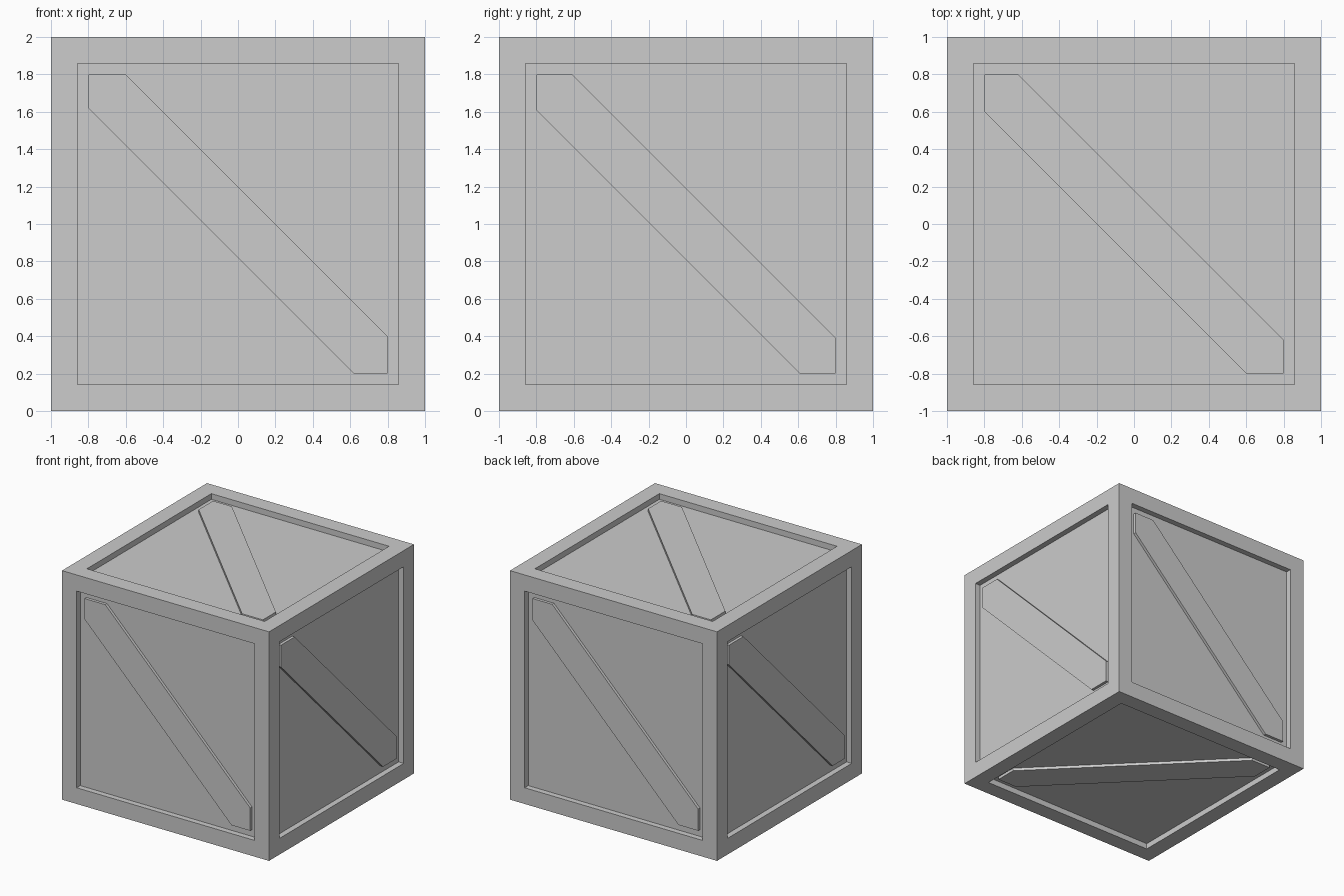
import bpy
import bmesh
from mathutils import Matrix, Vector

HALF, INNER = 1.0, 0.8        # outer half size, half size of each opening
PANEL, BRACE = 0.95, 0.975    # distance of panel and brace faces from the centre
CENTRE = Vector((0, 0, HALF))

cube = bpy.data.objects.get("Cube")
if cube:
    bpy.data.objects.remove(cube, do_unlink=True)

grey = bpy.data.materials.new("plain_grey")
grey.use_nodes = True
colour = (0.604, 0.604, 0.604, 1)
grey.diffuse_color = colour
grey.node_tree.nodes["Principled BSDF"].inputs["Base Color"].default_value = colour


def add_object(name, bm):
    bmesh.ops.recalc_face_normals(bm, faces=bm.faces)
    mesh = bpy.data.meshes.new(name)
    bm.to_mesh(mesh)
    bm.free()
    mesh.materials.append(grey)
    obj = bpy.data.objects.new(name, mesh)
    obj.location = CENTRE
    bpy.context.collection.objects.link(obj)


# Crate body: a cube whose six faces are inset for the frame, then pushed in
bm = bmesh.new()
bmesh.ops.create_cube(bm, size=2 * HALF)
bm.normal_update()
panels = bm.faces[:]
bmesh.ops.inset_individual(bm, faces=panels, thickness=HALF - INNER)
bmesh.ops.inset_individual(bm, faces=panels, thickness=0)
for face in panels:
    inward = -face.calc_center_median().normalized()
    bmesh.ops.translate(bm, verts=face.verts, vec=inward * (HALF - PANEL))
add_object("crate_body", bm)


def add_brace(name, right, up, low, high):
    """Diagonal board from upper left to lower right, cut off by the frame."""
    out = right.cross(up)
    outline = [(-INNER, INNER), (-INNER, INNER + low), (INNER + low, -INNER),
               (INNER, -INNER), (INNER, high - INNER), (high - INNER, INNER)]
    bm = bmesh.new()
    base = bm.faces.new([bm.verts.new(right * u + up * v + out * PANEL)
                         for u, v in outline])
    grown = bmesh.ops.extrude_face_region(bm, geom=[base])["geom"]
    bmesh.ops.translate(bm, vec=out * (BRACE - PANEL),
                        verts=[g for g in grown if isinstance(g, bmesh.types.BMVert)])
    add_object(name, bm)


# One brace on every side: name, right and up axes, lower and upper edge offsets
X, Y, Z = Matrix.Identity(3)
for name, right, up, low, high in (
        ("front_brace", X, Z, -0.18, 0.20),
        ("back_brace", -X, Z, -0.19, 0.19),
        ("left_brace", Y, Z, -0.19, 0.19),
        ("right_brace", -Y, Z, -0.17, 0.20),
        ("top_brace", X, Y, -0.20, 0.18),
        ("bottom_brace", -Y, -X, -0.19, 0.19)):
    add_brace(name, right, up, low, high)
